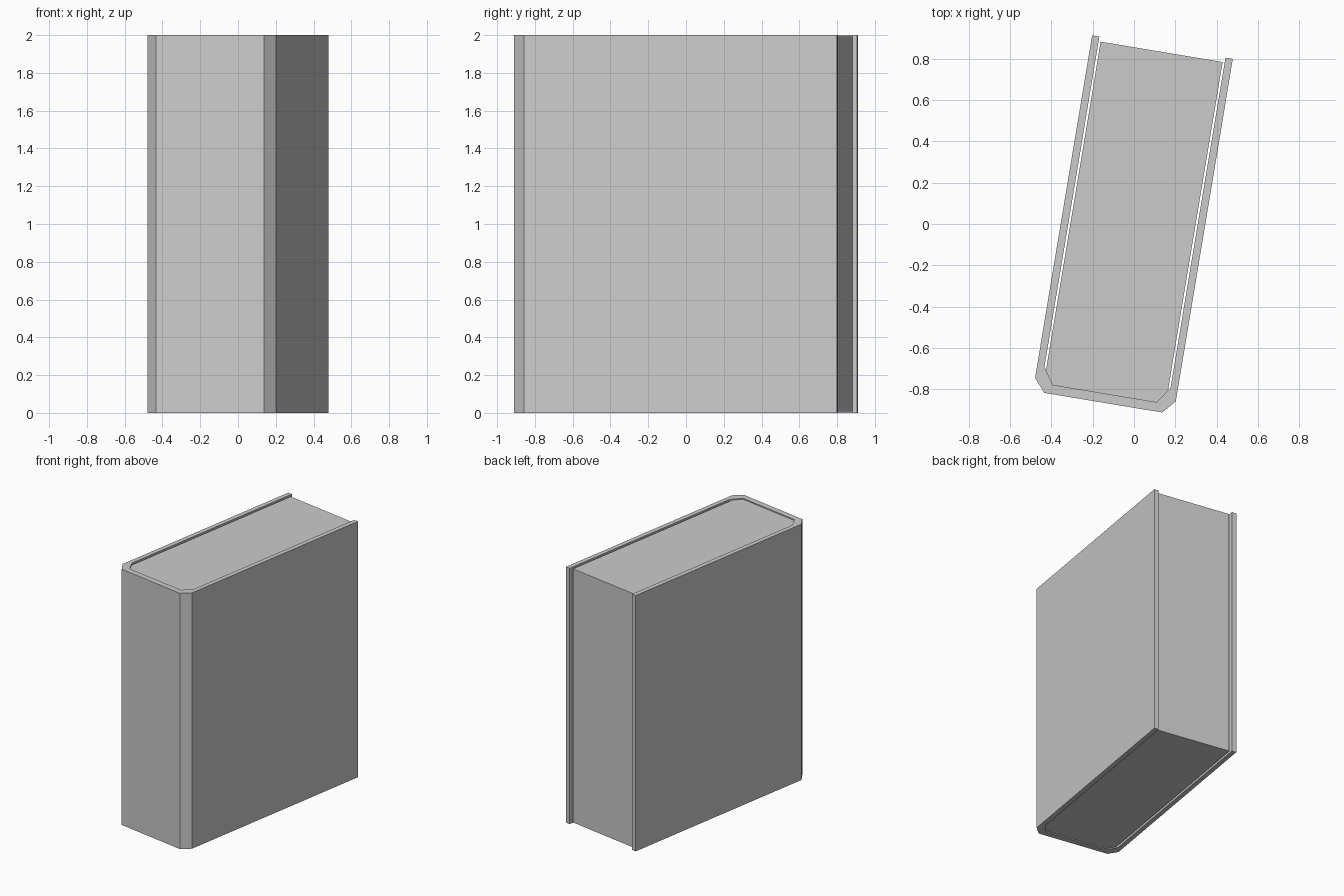
import bpy, bmesh, math

if "Cube" in bpy.data.objects:
    bpy.data.objects.remove(bpy.data.objects["Cube"])

HEIGHT = 2.0


def prism(name, outline, z0, z1):
    """Extrude a closed plan outline straight up, turned to the book's angle."""
    bm = bmesh.new()
    face = bm.faces.new([bm.verts.new((x, y, z0)) for x, y in outline])
    top = bmesh.ops.extrude_face_region(bm, geom=[face])["geom"]
    bmesh.ops.translate(bm, vec=(0, 0, z1 - z0),
                        verts=[v for v in top if isinstance(v, bmesh.types.BMVert)])
    bmesh.ops.recalc_face_normals(bm, faces=bm.faces)
    mesh = bpy.data.meshes.new(name)
    bm.to_mesh(mesh)
    bm.free()
    obj = bpy.data.objects.new(name, mesh)
    obj.rotation_euler.z = math.radians(-9.45)
    obj.location = (-0.005, -0.001, 0)
    bpy.context.collection.objects.link(obj)
    return obj


def mirrored(half):
    """Complete a right-hand half profile with its left-hand mirror."""
    return half + [(-x, y) for x, y in reversed(half)]


# Cover: two boards joined by a spine with bevelled corners
outer = [(0.345, 0.868), (0.345, -0.811), (0.289, -0.875)]
inner = [(0.309, 0.868), (0.309, -0.75), (0.255, -0.83)]
prism("cover", mirrored(outer) + mirrored(inner)[::-1], 0, HEIGHT)

# Page block: slightly recessed, with a thin gap to both boards
pages = [(0.299, 0.845), (0.299, -0.765), (0.255, -0.83)]
prism("page_block", mirrored(pages), 0.008, HEIGHT - 0.008)
